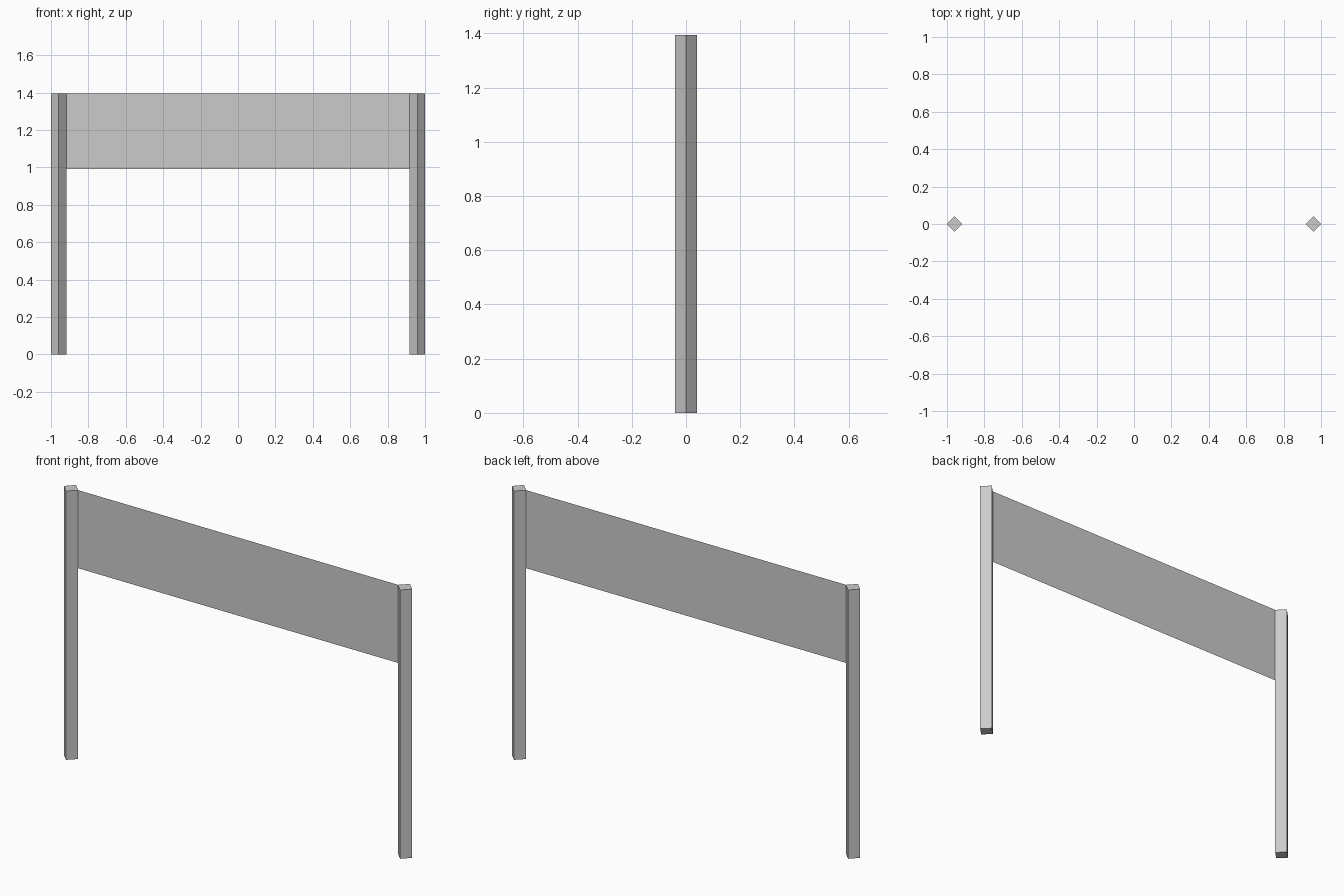
import bpy
import math

if "Cube" in bpy.data.objects:
    bpy.data.objects.remove(bpy.data.objects["Cube"])

HEIGHT = 1.395      # top of posts and panel
RADIUS = 0.041      # half diagonal of a post
POST_X = 1.0 - RADIUS
PANEL_BOTTOM = 0.99


def post(name, x):
    # square post turned 45 degrees, corners along x and y
    bpy.ops.mesh.primitive_cylinder_add(
        vertices=4, radius=RADIUS, depth=HEIGHT, location=(x, 0, HEIGHT / 2))
    bpy.context.object.name = name


# Two posts
post("left_post", -POST_X)
post("right_post", POST_X)

# Thin sheet stretched between the inner corners of the posts
bpy.ops.mesh.primitive_plane_add(
    size=1, location=(0, 0, (HEIGHT + PANEL_BOTTOM) / 2),
    rotation=(math.pi / 2, 0, 0))
panel = bpy.context.object
panel.name = "panel"
panel.scale = (2 * (POST_X - RADIUS), HEIGHT - PANEL_BOTTOM, 1)
bpy.ops.object.transform_apply(location=False, rotation=True, scale=True)
